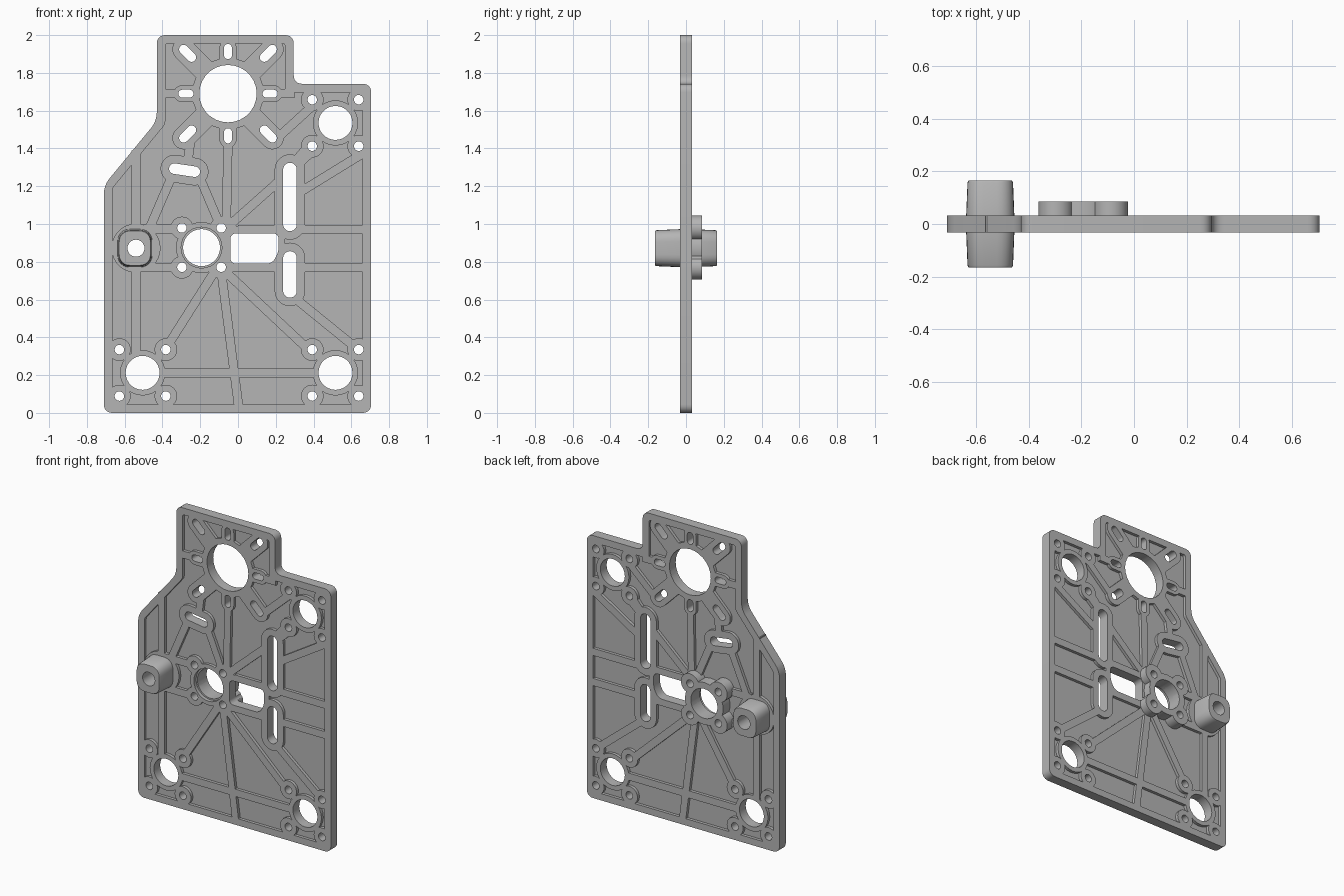
import bpy, bmesh
from math import sin, cos, pi, atan2
from mathutils import Vector

cube = bpy.data.objects.get("Cube")
if cube:
    bpy.data.objects.remove(cube, do_unlink=True)

grey = bpy.data.materials.new("machined grey")
grey.use_nodes = True
COLOUR = (0.46, 0.46, 0.46, 1)
grey.diffuse_color = COLOUR
grey.node_tree.nodes["Principled BSDF"].inputs["Base Color"].default_value = COLOUR

HALF, WEB = 0.033, 0.013          # half thickness of plate and of recessed web


# ---- 2D outlines in (x, z) ----
def capsule(p, q, r, n=14):
    """Circle when p equals q, otherwise a round-ended slot."""
    p, q = Vector(p), Vector(q)
    if (q - p).length < 1e-6:
        return [p + Vector((cos(a), sin(a))) * r for a in (pi * i / n for i in range(2 * n))]
    a0 = atan2(q.y - p.y, q.x - p.x) - pi / 2
    pts = []
    for c, start in ((q, a0), (p, a0 + pi)):
        pts += [c + Vector((cos(start + pi * i / n), sin(start + pi * i / n))) * r for i in range(n + 1)]
    return pts


def circle(p, r):
    return capsule(p, p, r)


def bar(p, q, w):
    p, q = Vector(p), Vector(q)
    d = (q - p).normalized()
    s = Vector((-d.y, d.x)) * w
    return [p - s, q - s, q + s, p + s]


def rounded(corners, radius, inset=0.0, n=6):
    """Counter-clockwise polygon, inset with mitres, with rounded corners."""
    pts = [Vector(c) for c in corners]
    k, moved = len(pts), []
    for i, p in enumerate(pts):
        d1 = (p - pts[i - 1]).normalized()
        d2 = (pts[(i + 1) % k] - p).normalized()
        n1, n2 = Vector((-d1.y, d1.x)), Vector((-d2.y, d2.x))
        moved.append(p + (n1 + n2) * inset / (1 + n1.dot(n2)))
    out = []
    for i, p in enumerate(moved):
        a = p + (moved[i - 1] - p).normalized() * radius
        b = p + (moved[(i + 1) % k] - p).normalized() * radius
        for j in range(n + 1):
            t = j / n
            w = 2 * t * (1 - t) * 0.83
            s = (1 - t) ** 2 + t ** 2 + w
            out.append((a * (1 - t) ** 2 + p * w + b * t ** 2) / s)
    return out


# ---- solids ----
def loft(bm, rings, cyclic=False):
    """Skin a list of (outline, y) rings, capped unless cyclic."""
    loops = [[bm.verts.new((p[0], y, p[1])) for p in ring] for ring, y in rings]
    faces = []
    for k in range(len(loops) - (0 if cyclic else 1)):
        a, b = loops[k], loops[(k + 1) % len(loops)]
        for i in range(len(a)):
            j = (i + 1) % len(a)
            faces.append(bm.faces.new((a[i], a[j], b[j], b[i])))
    if not cyclic:
        faces += [bm.faces.new(loops[0]), bm.faces.new(loops[-1])]
    bmesh.ops.recalc_face_normals(bm, faces=faces)


def prism(bm, outline, y0=-HALF, y1=HALF):
    loft(bm, [(outline, y0), (outline, y1)])


def to_object(bm, name):
    mesh = bpy.data.meshes.new(name)
    bm.to_mesh(mesh)
    bm.free()
    mesh.materials.append(grey)
    ob = bpy.data.objects.new(name, mesh)
    bpy.context.collection.objects.link(ob)
    return ob


# ---- layout ----
OUTLINE = [(-.71, 0), (.705, 0), (.705, 1.742), (.295, 1.742), (.295, 2),
           (-.43, 2), (-.43, 1.545), (-.71, 1.205)]
BEARING = Vector((-.053, 1.69))
MOUNT = Vector((-.193, .875))
BOSS = Vector((-.54, .872))
CORNERS = [Vector(c) for c in ((-.505, .212), (.516, .212), (.516, 1.535))]
QUAD = [Vector((x, z)) for x in (-1, 1) for z in (-1, 1)]
SLOTS = [((.275, .998), (.275, 1.288), .036), ((.275, .646), (.275, .82), .036),
         ((-.337, 1.293), (-.229, 1.277), .028)]
WINDOW = [(-.04, .79), (.18, .79), (.215, .85), (.215, .95), (-.04, .95)]
RIBS = [((-.54, .3), (-.54, 1.39)), ((-.36, 1.23), (-.474, .965)),
        ((-.2, 1.24), (-.098, 1)), ((-.053, 1.43), (-.062, .99)),
        ((-.06, .98), (.4, 1.39)), ((.33, 1.17), (.68, 1.385)),
        ((0, .97), (.68, .97)), ((-.08, .77), (.68, .77)),
        ((-.09, .76), (.004, .03)), ((-.08, .76), (.4, .31)),
        ((-.11, .77), (-.37, .36)), ((.31, .6), (.63, .34)),
        ((-.4, .212), (.42, .212)), ((-.5, .975), (-.3, .975)),
        ((-.5, .77), (-.3, .77)), ((.17, 1.42), (.4, 1.63)),
        ((.2, 1.69), (.3, 1.69)), ((-.4, 1.69), (-.25, 1.69)),
        ((.275, 1.3), (.38, 1.42)), ((-.25, 1.45), (-.27, 1.3))]

plate, cutter = bmesh.new(), bmesh.new()


def cut(outline, y0=-.3, y1=.3):
    prism(cutter, outline, y0, y1)


# Rim, recessed web and stiffening ribs
outer, inner = rounded(OUTLINE, .045), rounded(OUTLINE, .015, .045)
loft(plate, [(outer, -HALF), (outer, HALF), (inner, HALF), (inner, -HALF)], cyclic=True)
prism(plate, rounded(OUTLINE, .03, .02), -WEB, WEB)
for p, q in RIBS:
    prism(plate, bar(p, q, .024))

# Large bearing hole with eight radial adjusting slots
prism(plate, circle(BEARING, .19))
cut(circle(BEARING, .152))
for i in range(8):
    d = Vector((cos(i * pi / 4), sin(i * pi / 4)))
    dist, reach, r, pad = (.302, .03, .024, .06) if i % 2 else (.223, .019, .021, .045)
    p, q = BEARING + d * (dist - reach), BEARING + d * (dist + reach)
    prism(plate, capsule(BEARING + d * .1, q, pad))
    cut(capsule(p, q, r))

# Corner guide holes with four screw holes each
for c in CORNERS:
    prism(plate, circle(c, .12))
    cut(circle(c, .09))
    for s in QUAD:
        prism(plate, circle(c + s * .123, .06))
        cut(circle(c + s * .123, .025))

# Long slots and window with raised surrounds
for p, q, r in SLOTS:
    prism(plate, capsule(p, q, r + .045))
    cut(capsule(p, q, r))
prism(plate, rounded([(-.09, .75), (.25, .75), (.25, .99), (-.09, .99)], .03))
cut(rounded(WINDOW, .03))

# Motor mount: clover pad on the plate and raised clover at the back
prism(plate, circle(MOUNT, .135))
prism(plate, circle(BOSS, .13))
clover = bmesh.new()
prism(clover, circle(MOUNT, .14), 0, .086)
for s in QUAD:
    prism(plate, circle(MOUNT + s * .104, .06))
    prism(clover, circle(MOUNT + s * .104, .066), 0, .086)
    cut(circle(MOUNT + s * .104, .025))
cut(circle(MOUNT, .098))
cut(circle(MOUNT, .108), -.3, -.01)

# Tapered, flat-sided through boss
boss = bmesh.new()


def boss_ring(k):
    w, h = .091 * k, .1 * k
    c = BOSS - Vector((.006, 0))
    return rounded([c + Vector(v) for v in ((-w, -h), (w, -h), (w, h), (-w, h))], .065 * k)


loft(boss, [(boss_ring(k), y) for y, k in
            ((-.165, .91), (-.157, .95), (0, 1.02), (.157, .95), (.165, .91))])
cut(circle(BOSS, .045))

# ---- merge the overlapping solids and drill all the holes ----
drill = to_object(cutter, "hole_cutter")
drill.hide_render = True
for bm, name in ((plate, "ribbed_plate"), (clover, "motor_mount"), (boss, "through_boss")):
    ob = to_object(bm, name)
    mod = ob.modifiers.new("holes", "BOOLEAN")
    mod.operation, mod.solver, mod.object = "DIFFERENCE", "EXACT", drill
    mod.use_self = True
    bpy.ops.object.select_all(action="DESELECT")
    bpy.context.view_layer.objects.active = ob
    ob.select_set(True)
    bpy.ops.object.modifier_apply(modifier=mod.name)
    bpy.ops.object.shade_smooth_by_angle(angle=pi / 6)
bpy.data.objects.remove(drill, do_unlink=True)
